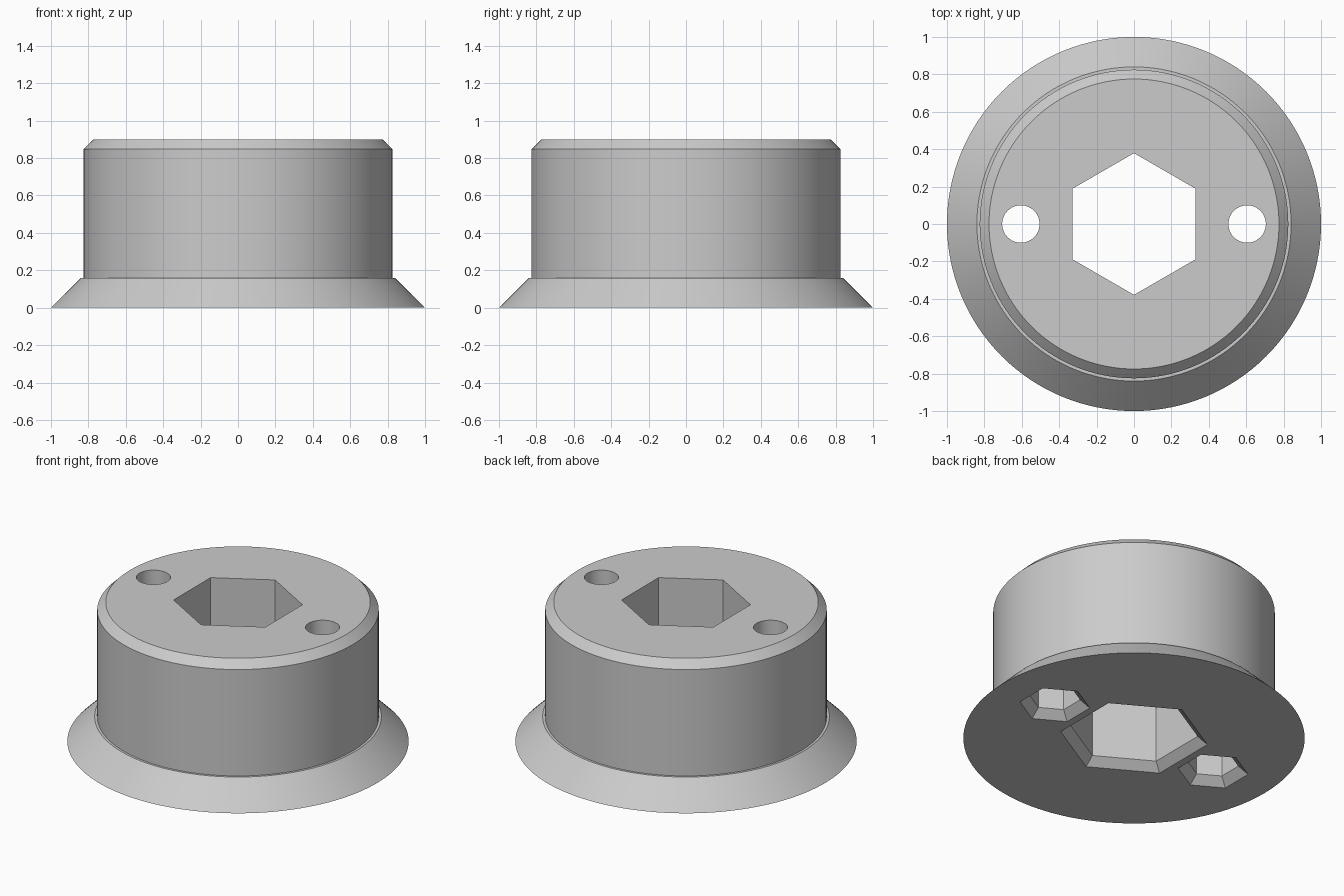
import bpy, bmesh
from math import cos, sin, pi

cube = bpy.data.objects.get("Cube")
if cube:
    bpy.data.objects.remove(cube, do_unlink=True)

grey = bpy.data.materials.new("plain grey")
grey.use_nodes = True
colour = (0.6, 0.6, 0.6, 1)
grey.diffuse_color = colour
grey.node_tree.nodes["Principled BSDF"].inputs["Base Color"].default_value = colour


def turned_solid(name, profile, sides, x=0):
    """Closed solid from (radius, height) pairs listed from bottom to top."""
    bm = bmesh.new()
    rings = []
    for r, z in profile:
        angles = [pi / 2 + 2 * pi * i / sides for i in range(sides)]
        rings.append([bm.verts.new((x + r * cos(a), r * sin(a), z)) for a in angles])
    for low, high in zip(rings, rings[1:]):
        for i in range(sides):
            j = (i + 1) % sides
            bm.faces.new((low[i], low[j], high[j], high[i]))
    bm.faces.new(rings[0][::-1])
    bm.faces.new(rings[-1])
    mesh = bpy.data.meshes.new(name)
    bm.to_mesh(mesh)
    bm.free()
    mesh.materials.append(grey)
    obj = bpy.data.objects.new(name, mesh)
    bpy.context.collection.objects.link(obj)
    return obj


def hex_cutter(name, flat, top, x=0):
    """Hexagonal prism, flat = centre to side, widened by a chamfer at the base."""
    k = 1 / cos(pi / 6)
    chamfer = 0.05
    profile = [((flat + 2 * chamfer) * k, -chamfer), (flat * k, chamfer), (flat * k, top)]
    return turned_solid(name, profile, 6, x)


# Round body with flared foot, narrow ledge and chamfered top rim
body = turned_solid("flanged_body", [(1, 0), (0.84, 0.16), (0.825, 0.16),
                                     (0.825, 0.848), (0.775, 0.898)], 128)

# Central hex socket, plus a nut pocket and bolt hole on each side
cutters = [hex_cutter("hex_socket_cutter", 0.328, 1.1)]
for side, x in (("left", 0.605), ("right", -0.605)):
    cutters.append(hex_cutter(side + "_nut_pocket_cutter", 0.13, 0.45, x))
    cutters.append(turned_solid(side + "_bolt_hole_cutter", [(0.1, 0.3), (0.1, 1.1)], 48, x))

bpy.ops.object.select_all(action="DESELECT")
bpy.context.view_layer.objects.active = body
body.select_set(True)
for cutter in cutters:
    cutter.hide_render = True
    cut = body.modifiers.new("cut", "BOOLEAN")
    cut.operation = "DIFFERENCE"
    cut.solver = "EXACT"
    cut.object = cutter
    bpy.ops.object.modifier_apply(modifier=cut.name)
    bpy.data.objects.remove(cutter, do_unlink=True)

bpy.ops.object.shade_smooth_by_angle(angle=pi / 6)
